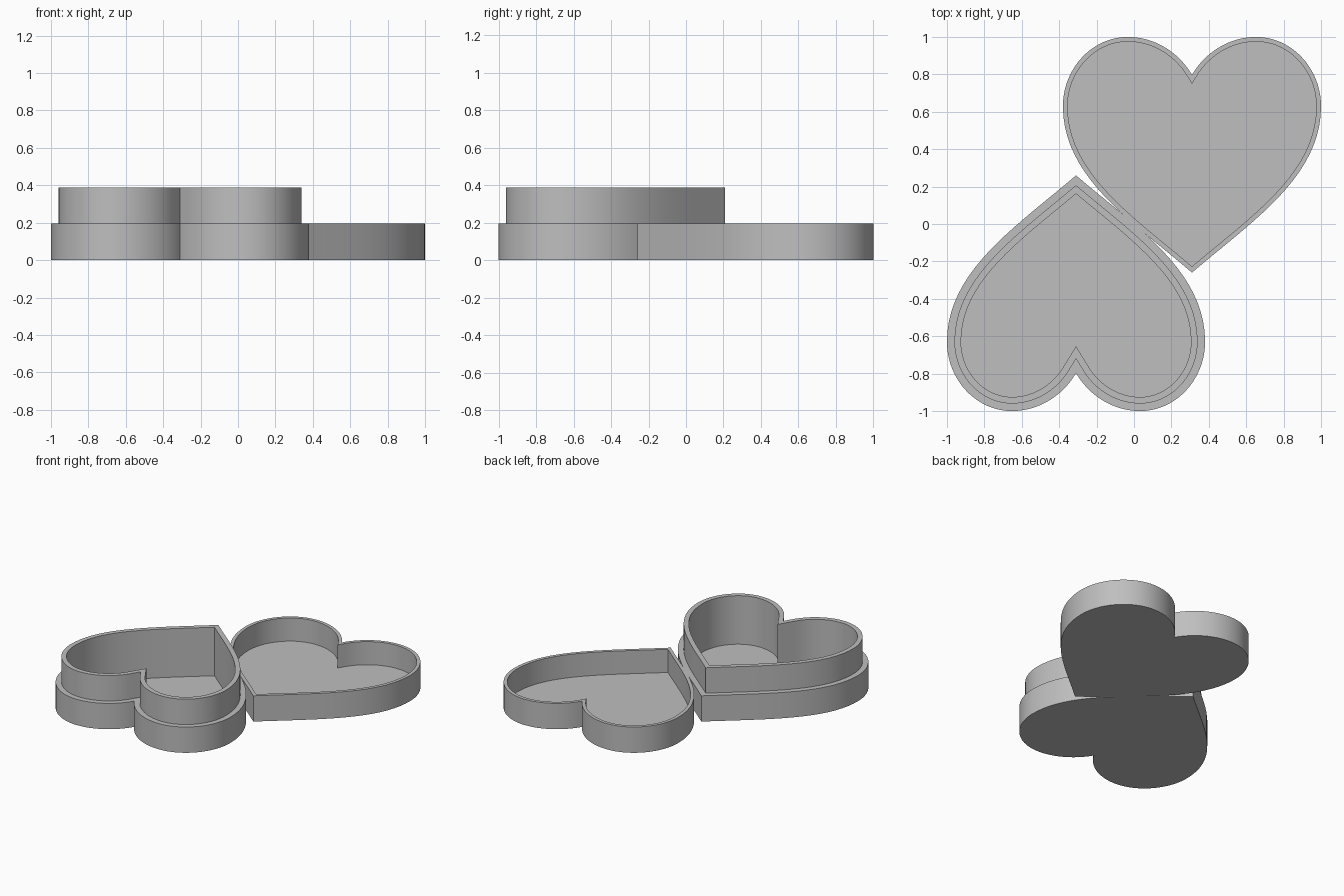
import bpy
import bmesh
import math
from mathutils import Vector
from mathutils.geometry import interpolate_bezier

cube = bpy.data.objects.get("Cube")
if cube:
    bpy.data.objects.remove(cube, do_unlink=True)

# Single plain grey material
grey = bpy.data.materials.new("plain grey")
grey.use_nodes = True
colour = (0.52, 0.52, 0.52, 1)
grey.diffuse_color = colour
grey.node_tree.nodes["Principled BSDF"].inputs["Base Color"].default_value = colour

STEPS = 20
FLOOR = 0.02
HALF = 0.195
TOP = 0.387


def heart_outline():
    """Clockwise heart: notch, right lobe, tip, then the mirrored left side."""
    curves = [
        [(0, 0.797), (0.07, 0.918), (0.2, 1.0), (0.343, 1.0)],
        [(0.343, 1.0), (0.535, 1.0), (0.69, 0.83), (0.69, 0.63)],
        [(0.69, 0.63), (0.69, 0.25), (0.32, 0.015), (0, -0.26)],
    ]
    right = []
    for c in curves:
        pts = interpolate_bezier(*[Vector(p) for p in c], STEPS + 1)
        right += [p.to_2d() for p in pts[:-1]]
    tip = Vector(curves[-1][-1])
    left = [Vector((-p.x, p.y)) for p in reversed(right[1:])]
    return right + [tip] + left


def inset(points, distance):
    """Mitred inward offset of a clockwise outline."""
    result = []
    for i, p in enumerate(points):
        a = (p - points[i - 1]).normalized()
        b = (points[(i + 1) % len(points)] - p).normalized()
        na, nb = Vector((a.y, -a.x)), Vector((b.y, -b.x))
        result.append(p + (na + nb) * distance / (1 + na.dot(nb)))
    return result


def heart_tray(name, section, location, turn):
    """Sweep a wall section of (inset, height) pairs around the heart."""
    outline = heart_outline()
    bm = bmesh.new()
    rings = [[bm.verts.new((p.x, p.y, z)) for p in inset(outline, d)]
             for d, z in section]
    n = len(outline)
    for low, high in zip(rings, rings[1:]):
        for i in range(n):
            j = (i + 1) % n
            bm.faces.new((low[i], high[i], high[j], low[j]))
    bm.faces.new(rings[0])                    # underside
    bm.faces.new(list(reversed(rings[-1])))   # inner floor
    bmesh.ops.recalc_face_normals(bm, faces=bm.faces)
    mesh = bpy.data.meshes.new(name)
    bm.to_mesh(mesh)
    bm.free()
    mesh.materials.append(grey)
    obj = bpy.data.objects.new(name, mesh)
    bpy.context.collection.objects.link(obj)
    obj.location = location
    obj.rotation_euler.z = turn
    bpy.ops.object.select_all(action="DESELECT")
    obj.select_set(True)
    bpy.context.view_layer.objects.active = obj
    bpy.ops.object.shade_smooth_by_angle(angle=math.radians(30))
    return obj


# Shallow lid with a thin rim
heart_tray("heart_lid",
           [(0, 0), (0, HALF), (0.025, HALF), (0.025, FLOOR)],
           (0.31, 0, 0), 0)

# Box base with a stepped collar that the lid fits over
heart_tray("heart_box",
           [(0, 0), (0, HALF), (0.04, HALF), (0.04, TOP),
            (0.075, TOP), (0.075, FLOOR)],
           (-0.31, 0, 0), math.pi)
